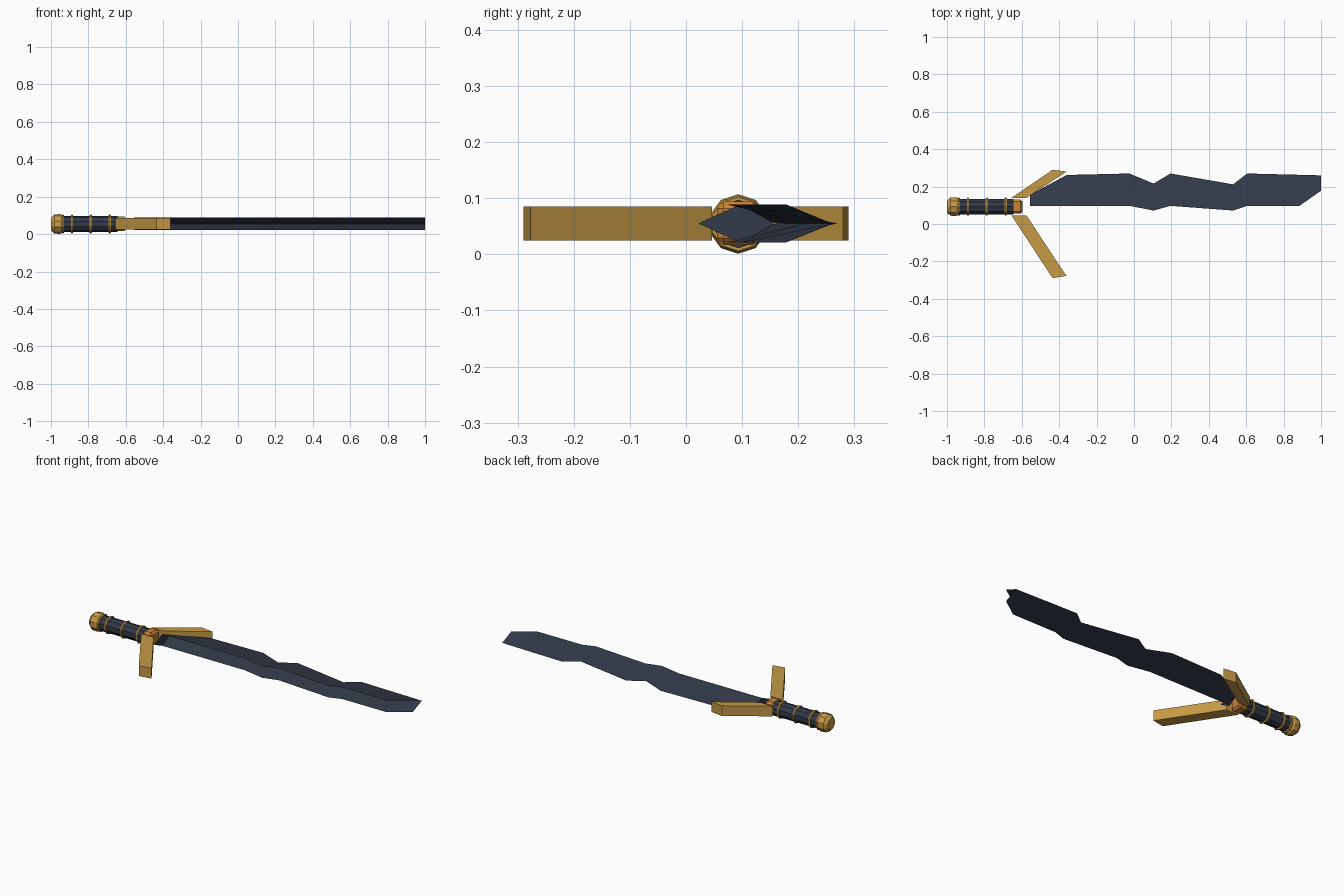
import bpy, bmesh, math

if "Cube" in bpy.data.objects:
    bpy.data.objects.remove(bpy.data.objects["Cube"])

CY, CZ = 0.093, 0.054   # handle axis


def material(name, rgb):
    m = bpy.data.materials.new(name)
    m.diffuse_color = (*rgb, 1)
    m.use_nodes = True
    m.node_tree.nodes["Principled BSDF"].inputs["Base Color"].default_value = m.diffuse_color
    return m


SLATE = material("dark slate", (0.032, 0.042, 0.065))
GOLD = material("gold", (0.56, 0.32, 0.06))
ORANGE = material("orange bronze", (0.60, 0.23, 0.04))


def build(name, verts, faces, mat, fix=True):
    me = bpy.data.meshes.new(name)
    me.from_pydata(verts, [], faces)
    if fix:
        bm = bmesh.new()
        bm.from_mesh(me)
        bmesh.ops.recalc_face_normals(bm, faces=bm.faces)
        bm.to_mesh(me)
        bm.free()
    me.materials.append(mat)
    ob = bpy.data.objects.new(name, me)
    bpy.context.collection.objects.link(ob)
    return ob


def lathe(name, profile, mat, n=10):
    """Faceted solid turned around the handle axis from (x, radius) points."""
    verts, faces = [], []
    for x, r in profile:
        for i in range(n):
            a = 2 * math.pi * i / n
            verts.append((x, CY + r * math.sin(a), CZ + r * math.cos(a)))
    for k in range(len(profile) - 1):
        for i in range(n):
            j = (i + 1) % n
            faces.append((k * n + i, k * n + j, (k + 1) * n + j, (k + 1) * n + i))
    last = (len(profile) - 1) * n
    faces += [tuple(range(n)), tuple(range(last, last + n))]
    return build(name, verts, faces, mat)


def prism(name, outline, z0, z1, mat):
    n = len(outline)
    verts = [(x, y, z) for z in (z0, z1) for x, y in outline]
    faces = [tuple(range(n)), tuple(range(n, 2 * n))]
    faces += [(i, (i + 1) % n, n + (i + 1) % n, n + i) for i in range(n)]
    return build(name, verts, faces, mat)


# Handle: pommel, grip and wire rings
lathe("pommel", [(-1, 0.034), (-0.982, 0.051), (-0.952, 0.053), (-0.932, 0.043)], GOLD)
lathe("grip", [(-0.935, 0.043), (-0.645, 0.043)], SLATE)
for i, x in enumerate((-0.935, -0.888, -0.787, -0.686)):
    lathe(f"grip_ring_{i + 1}", [(x - 0.006, 0.048), (x, 0.051), (x + 0.006, 0.048)], GOLD)

# Collar block between the guard arms
prism("collar", [(-0.655, 0.055), (-0.595, 0.055), (-0.595, 0.131), (-0.655, 0.131)],
      0.017, 0.094, ORANGE)
bev = bpy.data.objects["collar"].modifiers.new("chamfer", 'BEVEL')
bev.width = 0.012
bev.segments = 1

# Guard arms, one short and one long
prism("guard_arm_short", [(-0.655, 0.14), (-0.575, 0.14), (-0.36, 0.28), (-0.435, 0.29)],
      0.025, 0.085, GOLD)
prism("guard_arm_long", [(-0.655, 0.046), (-0.575, 0.046), (-0.362, -0.277), (-0.435, -0.29)],
      0.025, 0.085, GOLD)

# Blade: open wedge, stations of (x ridge, y ridge, x edge, y edge)
stations = [
    (-0.555, 0.097, -0.555, 0.157), (-0.36, 0.097, -0.36, 0.262),
    (-0.025, 0.097, -0.025, 0.27), (0.105, 0.072, 0.105, 0.216),
    (0.195, 0.097, 0.195, 0.27), (0.53, 0.072, 0.53, 0.212),
    (0.605, 0.097, 0.605, 0.27), (0.885, 0.097, 0.885, 0.263),
    (1.0, 0.178, 1.0, 0.26)]
MID, HALF = 0.055, 0.034
verts, faces = [], []
for xr, yr, xe, ye in stations:
    verts += [(xr, yr, MID + HALF), (xe, ye, MID), (xr, yr, MID - HALF)]
for k in range(len(stations) - 1):
    a, b = 3 * k, 3 * k + 3
    faces += [(a, b, b + 1, a + 1), (a + 1, b + 1, b + 2, a + 2)]
# Diamond plate closing the blade root
verts.append((-0.555, 0.022, MID))
faces.append((0, 1, 2, len(verts) - 1))
build("blade", verts, faces, SLATE, fix=False)
